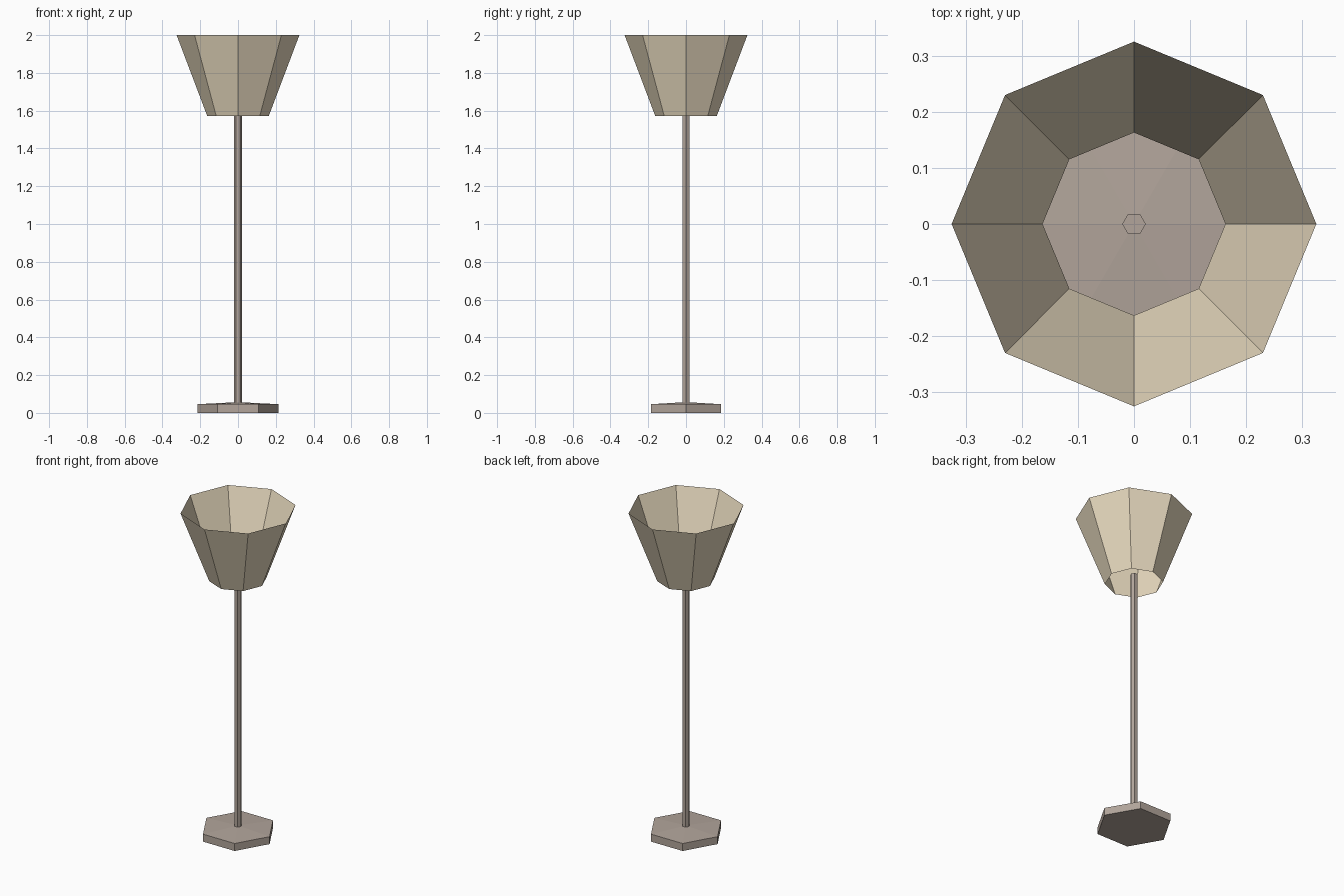
import bpy, bmesh
from math import cos, sin, tau

cube = bpy.data.objects.get("Cube")
if cube:
    bpy.data.objects.remove(cube, do_unlink=True)


def material(name, rgb):
    mat = bpy.data.materials.new(name)
    mat.use_nodes = True
    color = (*rgb, 1)
    mat.diffuse_color = color
    mat.node_tree.nodes["Principled BSDF"].inputs["Base Color"].default_value = color
    return mat


def turned(name, sides, profile, mat, capped=True):
    """Sweep a (radius, height) profile, bottom to top, into a flat-sided solid."""
    bm = bmesh.new()
    rings = [[bm.verts.new((r * cos(tau * i / sides), r * sin(tau * i / sides), z))
              for i in range(sides)] for r, z in profile]
    for low, high in zip(rings, rings[1:]):
        for i in range(sides):
            j = (i + 1) % sides
            bm.faces.new((low[i], low[j], high[j], high[i]))
    if capped:
        bm.faces.new(rings[0][::-1])
        bm.faces.new(rings[-1])
    mesh = bpy.data.meshes.new(name)
    bm.to_mesh(mesh)
    bm.free()
    mesh.materials.append(mat)
    obj = bpy.data.objects.new(name, mesh)
    bpy.context.collection.objects.link(obj)
    return obj


metal = material("warm grey metal", (0.445, 0.376, 0.328))
fabric = material("beige fabric", (0.806, 0.701, 0.521))

# Hexagonal foot with a slightly raised centre
turned("base", 6, [(0.215, 0), (0.215, 0.046), (0.021, 0.056)], metal)

# Slim hexagonal pole ending just inside the shade
turned("pole", 6, [(0.021, 0.05), (0.021, 1.625)], metal)

# Open, flaring eight-sided shade made of a single thin sheet
turned("shade", 8, [(0.163, 1.572), (0.325, 2.0)], fabric, capped=False)
